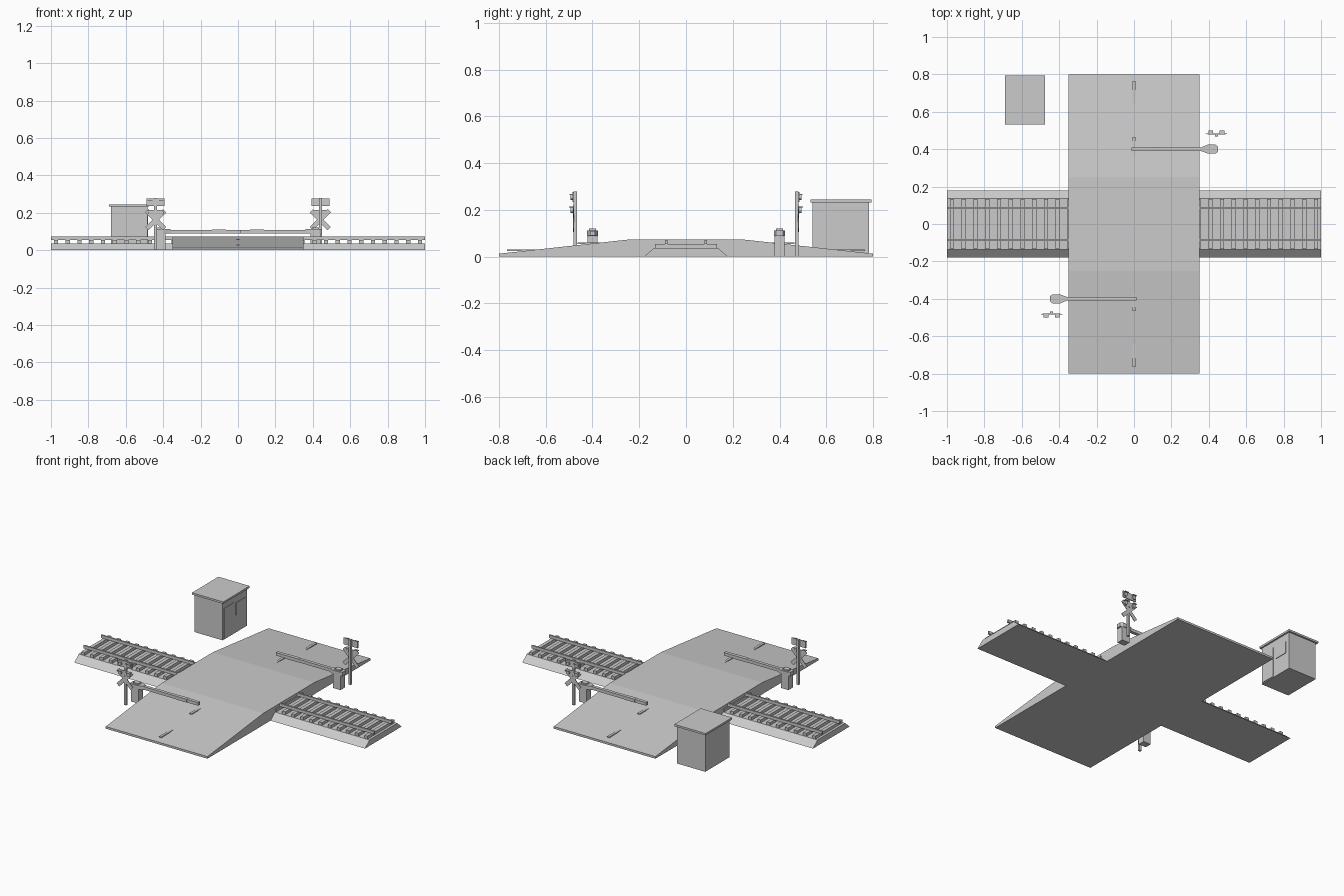
import bpy, bmesh
from math import radians, pi
from mathutils import Matrix, Vector

cube = bpy.data.objects.get("Cube")
if cube:
    bpy.data.objects.remove(cube, do_unlink=True)

grey = bpy.data.materials.new("plain grey")
grey.use_nodes = True
grey.diffuse_color = (0.6, 0.6, 0.6, 1)
grey.node_tree.nodes["Principled BSDF"].inputs["Base Color"].default_value = (0.6, 0.6, 0.6, 1)

TURN = Matrix.Rotation(pi, 4, 'Z')


def finish(name, bm):
    bmesh.ops.recalc_face_normals(bm, faces=bm.faces)
    mesh = bpy.data.meshes.new(name)
    bm.to_mesh(mesh)
    bm.free()
    mesh.materials.append(grey)
    obj = bpy.data.objects.new(name, mesh)
    bpy.context.collection.objects.link(obj)
    return obj


def add_box(bm, x, y, z, rot=0):
    """Box from (min, max) ranges, optionally turned about its own y axis."""
    mid = Vector([(r[0] + r[1]) / 2 for r in (x, y, z)])
    size = [r[1] - r[0] for r in (x, y, z)]
    mat = Matrix.Translation(mid) @ Matrix.Rotation(rot, 4, 'Y') @ Matrix.Diagonal((*size, 1))
    bmesh.ops.create_cube(bm, size=1, matrix=mat)


def box(name, x, y, z, rot=0):
    bm = bmesh.new()
    add_box(bm, x, y, z, rot)
    return finish(name, bm)


def prism(name, points, offset):
    """Closed outline extruded along an offset vector."""
    bm = bmesh.new()
    face = bm.faces.new([bm.verts.new(p) for p in points])
    out = bmesh.ops.extrude_face_region(bm, geom=[face])
    verts = [v for v in out["geom"] if isinstance(v, bmesh.types.BMVert)]
    bmesh.ops.translate(bm, verts=verts, vec=offset)
    return finish(name, bm)


def profile_x(name, half, width):
    """Profile mirrored in y and extruded across x."""
    pts = half + [(-y, z) for y, z in reversed(half)]
    return prism(name, [(-width / 2, y, z) for y, z in pts], (width, 0, 0))


# Road ramp and track bed
profile_x("road", [(-0.8, 0), (-0.8, 0.013), (-0.25, 0.073)], 0.7)
profile_x("ballast", [(-0.18, 0), (-0.137, 0.037)], 2)

# Sleepers and rails
bm = bmesh.new()
for i in range(32):
    x = -0.973 + i * 1.946 / 31
    add_box(bm, (x - 0.011, x + 0.011), (-0.133, 0.133), (0.036, 0.055))
finish("sleepers", bm)
for name, y in (("front_rail", -0.085), ("back_rail", 0.085)):
    box(name, (-1, 1), (y - 0.005, y + 0.005), (0.054, 0.0725))

# Road centre dashes, level strips whose outer ends stand clear of the slope
for side in (-1, 1):
    for end, top in ((0.765, 0.03), (0.465, 0.06)):
        ys = sorted((side * end, side * (end - 0.15)))
        box("lane_dash", (-0.008, 0.008), ys, (top - 0.005, top))

# Hut with door and window on its left wall
box("hut_walls", (-0.68, -0.485), (0.542, 0.782), (0, 0.235))
box("hut_roof", (-0.69, -0.475), (0.533, 0.793), (0.233, 0.245))
box("hut_door", (-0.486, -0.481), (0.555, 0.645), (0.005, 0.195))
box("hut_window", (-0.486, -0.481), (0.67, 0.755), (0.11, 0.185))


def lamp(x, y, z):
    """Lamp drum with a short hood, facing the front."""
    bm = bmesh.new()
    mat = Matrix.Translation((x, y, z)) @ Matrix.Rotation(radians(90), 4, 'X')
    bmesh.ops.create_cone(bm, cap_ends=True, segments=16, radius1=0.012, radius2=0.012,
                          depth=0.012, matrix=mat)
    add_box(bm, (x - 0.013, x + 0.013), (y - 0.014, y + 0.004), (z + 0.011, z + 0.014))
    return finish("signal_lamp", bm)


def signal():
    x, y = -0.44, -0.474
    parts = [box("signal_post", (x - 0.008, x + 0.008), (y - 0.007, y + 0.007), (0, 0.28)),
             box("signal_board", (x - 0.048, x + 0.048), (y - 0.011, y - 0.005), (0.235, 0.276)),
             box("lamp_bar", (x - 0.04, x + 0.04), (y - 0.011, y - 0.007), (0.185, 0.215))]
    for angle in (-45, 45):
        parts.append(box("crossbuck_arm", (x - 0.068, x + 0.068), (y - 0.01, y - 0.006),
                         (0.151, 0.175), radians(angle)))
    for dx in (-0.03, 0.03):
        for z in (0.2, 0.255):
            parts.append(lamp(x + dx, y - 0.013, z))
    return parts


def gate():
    y = -0.4
    parts = [box("gate_cabinet", (-0.44, -0.388), (y - 0.021, y + 0.021), (0, 0.095))]
    # Drive head tapering into the arm
    outline = [(-0.45, 0.014), (-0.435, 0.024), (-0.395, 0.024), (-0.362, 0.011)]
    pts = outline + [(px, -py) for px, py in reversed(outline)]
    parts.append(prism("gate_head", [(px, y + py, 0.088) for px, py in pts], (0, 0, 0.024)))
    parts.append(box("gate_head_cap", (-0.432, -0.395), (y - 0.015, y + 0.015), (0.11, 0.12)))
    # Arm with a slightly thicker band
    parts.append(box("gate_arm", (-0.37, 0.013), (y - 0.01, y + 0.01), (0.09, 0.109)))
    parts.append(box("gate_arm_band", (-0.14, -0.065), (y - 0.011, y + 0.011), (0.089, 0.11)))
    return parts


# Front signal and gate, and the same pair turned about for the far side
for build in (signal, gate):
    build()
    for part in build():
        part.data.transform(TURN)
        part.name = "far_" + part.name.split(".")[0]
